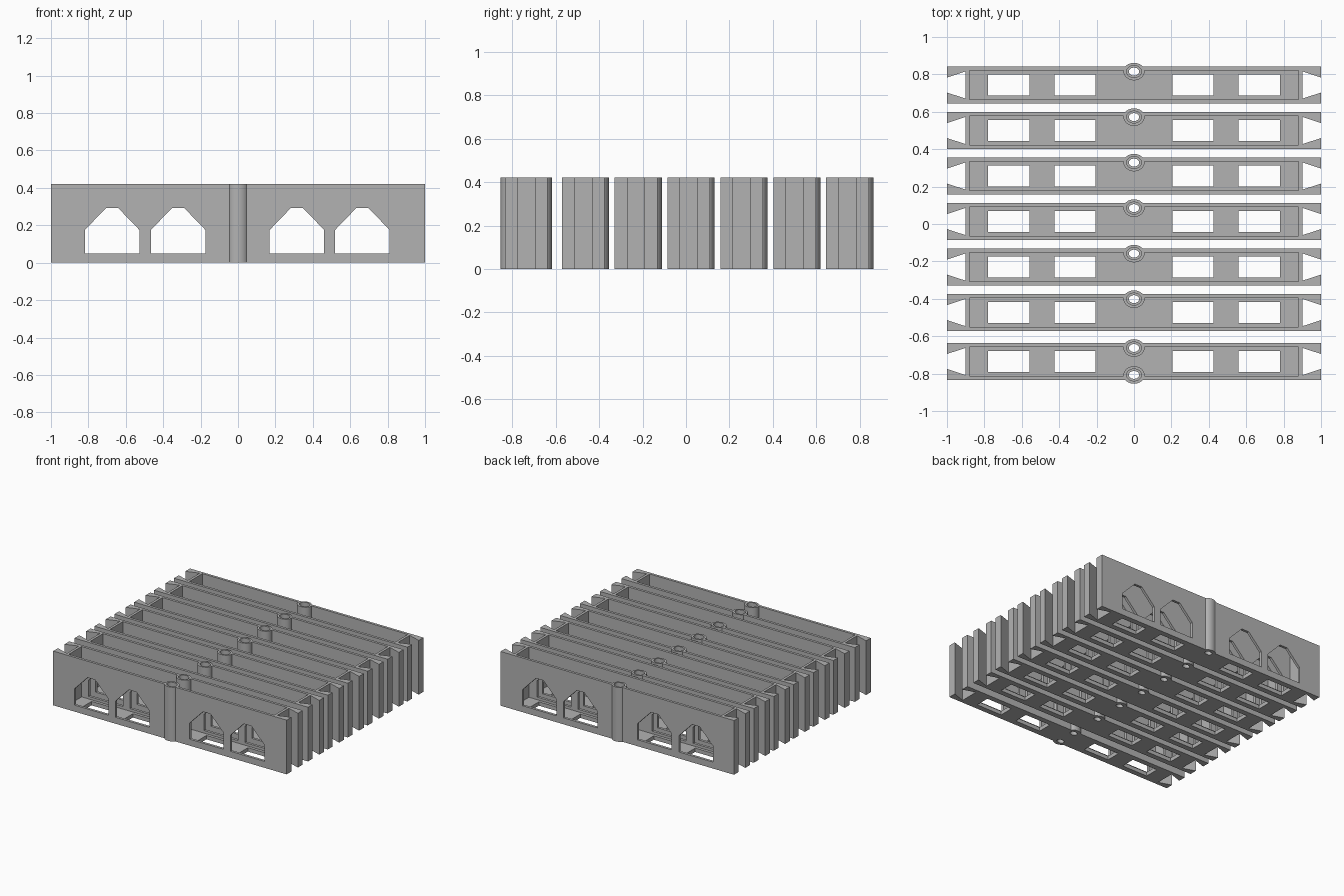
import bpy, bmesh, math
from mathutils import Matrix

if "Cube" in bpy.data.objects:
    bpy.data.objects.remove(bpy.data.objects["Cube"])

H, HALF_W, WALL, FLOOR = 0.42, 0.098, 0.02, 0.03

grey = bpy.data.materials.new("grey plastic")
grey.diffuse_color = (0.45, 0.45, 0.45, 1)
grey.use_nodes = True
grey.node_tree.nodes["Principled BSDF"].inputs["Base Color"].default_value = grey.diffuse_color


def prism(name, pts, lo, hi, upright=False):
    """Extrude a 2D outline along z, or along y when upright."""
    bm = bmesh.new()
    place = (lambda a, b, c: (a, c, b)) if upright else (lambda a, b, c: (a, b, c))
    bot = [bm.verts.new(place(a, b, lo)) for a, b in pts]
    top = [bm.verts.new(place(a, b, hi)) for a, b in pts]
    n = len(pts)
    bm.faces.new(bot)
    bm.faces.new(top)
    for i in range(n):
        j = (i + 1) % n
        bm.faces.new((bot[i], bot[j], top[j], top[i]))
    bmesh.ops.recalc_face_normals(bm, faces=bm.faces)
    me = bpy.data.meshes.new(name)
    bm.to_mesh(me)
    bm.free()
    me.materials.append(grey)
    ob = bpy.data.objects.new(name, me)
    bpy.context.collection.objects.link(ob)
    return ob


def rect(x0, x1, y0, y1):
    return [(x0, y0), (x1, y0), (x1, y1), (x0, y1)]


def oval(cy, rx, ry, n=32):
    return [(rx * math.cos(2 * math.pi * i / n), cy + ry * math.sin(2 * math.pi * i / n))
            for i in range(n)]


def combine(body, tool, op):
    """Apply a boolean and discard the tool."""
    mod = body.modifiers.new("combine", 'BOOLEAN')
    mod.operation, mod.object, mod.solver = op, tool, 'EXACT'
    dg = bpy.context.evaluated_depsgraph_get()
    me = bpy.data.meshes.new_from_object(body.evaluated_get(dg))
    body.modifiers.clear()
    body.data = me
    bpy.data.objects.remove(tool)


def make_tray(name, tube_sides):
    # Outer block with a dovetail groove in each end
    right = [(1, -HALF_W), (1, -0.04), (0.9, -0.073), (0.9, 0.073), (1, 0.04), (1, HALF_W)]
    tray = prism(name, right + [(-x, -y) for x, y in right], 0, H)
    # Open trough
    inner = HALF_W - WALL
    combine(tray, prism("cavity", rect(-0.88, 0.88, -inner, inner), FLOOR, H + 0.1), 'DIFFERENCE')
    # Gabled windows through both long walls
    for cx in (-0.673, -0.32, 0.315, 0.665):
        w = 0.146
        gable = [(cx - w, 0.05), (cx + w, 0.05), (cx + w, 0.175),
                 (cx + 0.032, 0.293), (cx - 0.032, 0.293), (cx - w, 0.175)]
        combine(tray, prism("window", gable, -0.2, 0.2, True), 'DIFFERENCE')
    # Rectangular floor openings
    for cx in (-0.67, -0.315, 0.315, 0.67):
        combine(tray, prism("slot", rect(cx - 0.11, cx + 0.11, -0.056, 0.056), -0.1, 0.1), 'DIFFERENCE')
    # Pin tubes with a narrower hole at the bottom
    for s in tube_sides:
        cy = s * 0.072
        combine(tray, prism("tube", oval(cy, 0.056, 0.047), 0, H), 'UNION')
        combine(tray, prism("bore", oval(cy, 0.04, 0.032), 0.04, H + 0.1), 'DIFFERENCE')
        combine(tray, prism("pin_hole", oval(cy, 0.028, 0.021), -0.1, 0.1), 'DIFFERENCE')
    # Smooth the tubes while keeping the box edges crisp
    bpy.ops.object.select_all(action='DESELECT')
    tray.select_set(True)
    bpy.context.view_layer.objects.active = tray
    bpy.ops.object.shade_smooth_by_angle(angle=math.radians(25))
    return tray


# Front tray carries a tube on both walls
front = make_tray("front_tray", (1, -1))
front.location.y = -0.735

# Six matching trays behind it
first = make_tray("tray_1", (1,))
for k in range(6):
    tray = first if k == 0 else first.copy()
    if k:
        tray.name = f"tray_{k + 1}"
        bpy.context.collection.objects.link(tray)
    tray.location.y = 0.743 - 0.2433 * k
